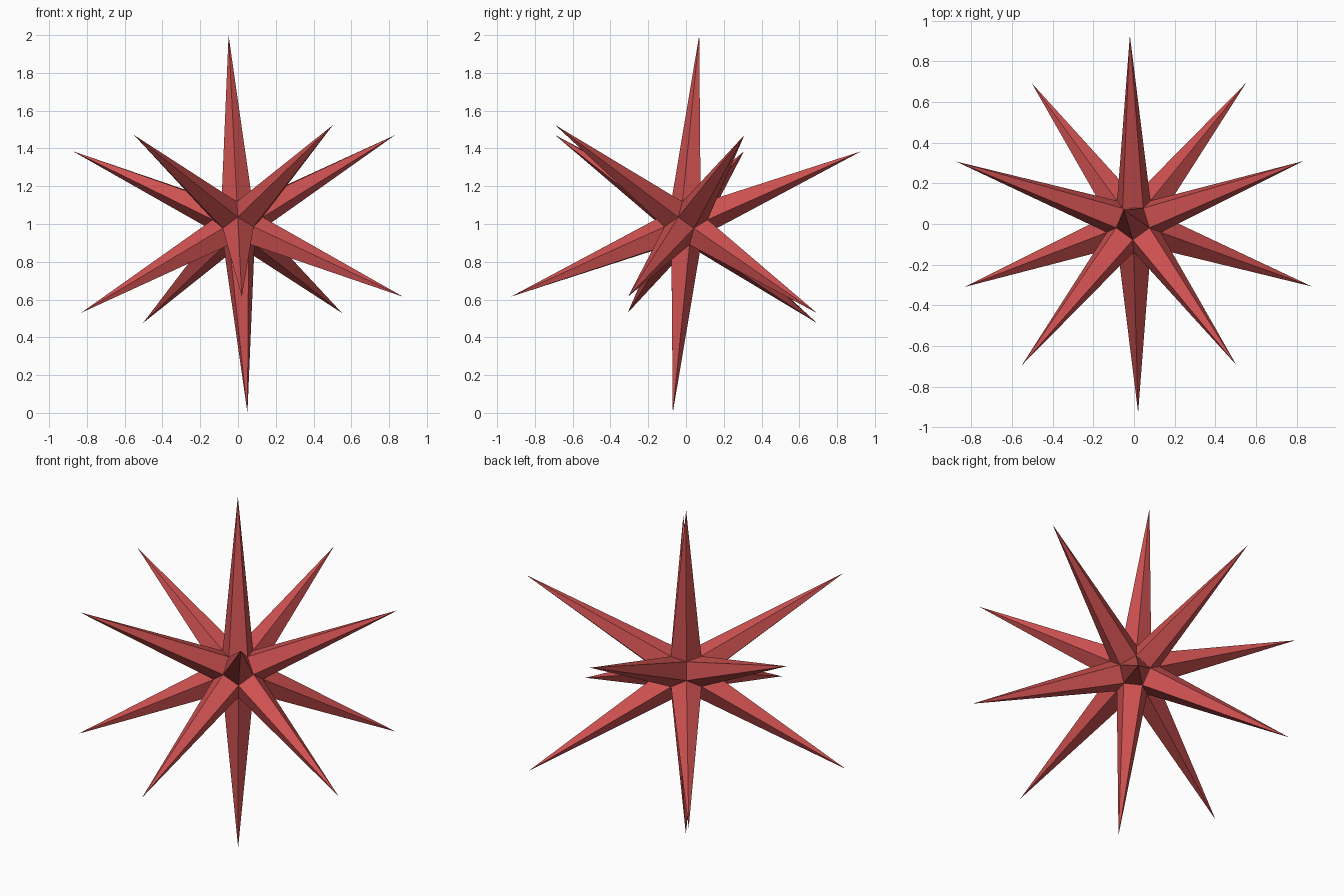
import bpy
import bmesh
from math import cos, sin, pi, sqrt
from mathutils import Vector

cube = bpy.data.objects.get("Cube")
if cube:
    bpy.data.objects.remove(cube, do_unlink=True)

TIP_RADIUS = 1.0037
CORE_RADIUS = 0.142

# Red material
red = bpy.data.materials.new("red")
red.use_nodes = True
colour = (0.62, 0.082, 0.082, 1)
red.diffuse_color = colour
red.node_tree.nodes["Principled BSDF"].inputs["Base Color"].default_value = colour

# Tilted frame: w runs along the top spike, u leans to the back spike
w = Vector((-0.05, 0.07, 1)).normalized()
back = Vector((-0.02, 0.92, 0.38))
u = (back - w * back.dot(w)).normalized()
v = w.cross(u)

# Twelve spike directions: a pole, a ring of five, and their opposites
ring = [w / sqrt(5) + (u * cos(2 * pi * i / 5) + v * sin(2 * pi * i / 5)) * 2 / sqrt(5)
        for i in range(5)]
upper = [w] + ring
dirs = upper + [-d for d in upper]


def adjacent(a, b):
    return dirs[a].dot(dirs[b]) > 0.3


# Each group of three neighbouring spikes meets at one corner of the core
n = len(dirs)
triples = [{a, b, c} for a in range(n) for b in range(a + 1, n) for c in range(b + 1, n)
           if adjacent(a, b) and adjacent(b, c) and adjacent(a, c)]

bm = bmesh.new()
tips = [bm.verts.new(d * TIP_RADIUS) for d in dirs]
corners = [bm.verts.new(sum((dirs[k] for k in t), Vector()).normalized() * CORE_RADIUS)
           for t in triples]

# Five-sided spikes: one triangle on either side of every core edge
for i, first in enumerate(triples):
    for j in range(i):
        shared = first & triples[j]
        if len(shared) == 2:
            for k in shared:
                bm.faces.new((tips[k], corners[i], corners[j]))

bmesh.ops.recalc_face_normals(bm, faces=bm.faces)
bmesh.ops.translate(bm, verts=bm.verts, vec=(0, 0, 1))

mesh = bpy.data.meshes.new("spiked_star")
bm.to_mesh(mesh)
bm.free()
mesh.materials.append(red)
star = bpy.data.objects.new("spiked_star", mesh)
bpy.context.collection.objects.link(star)
